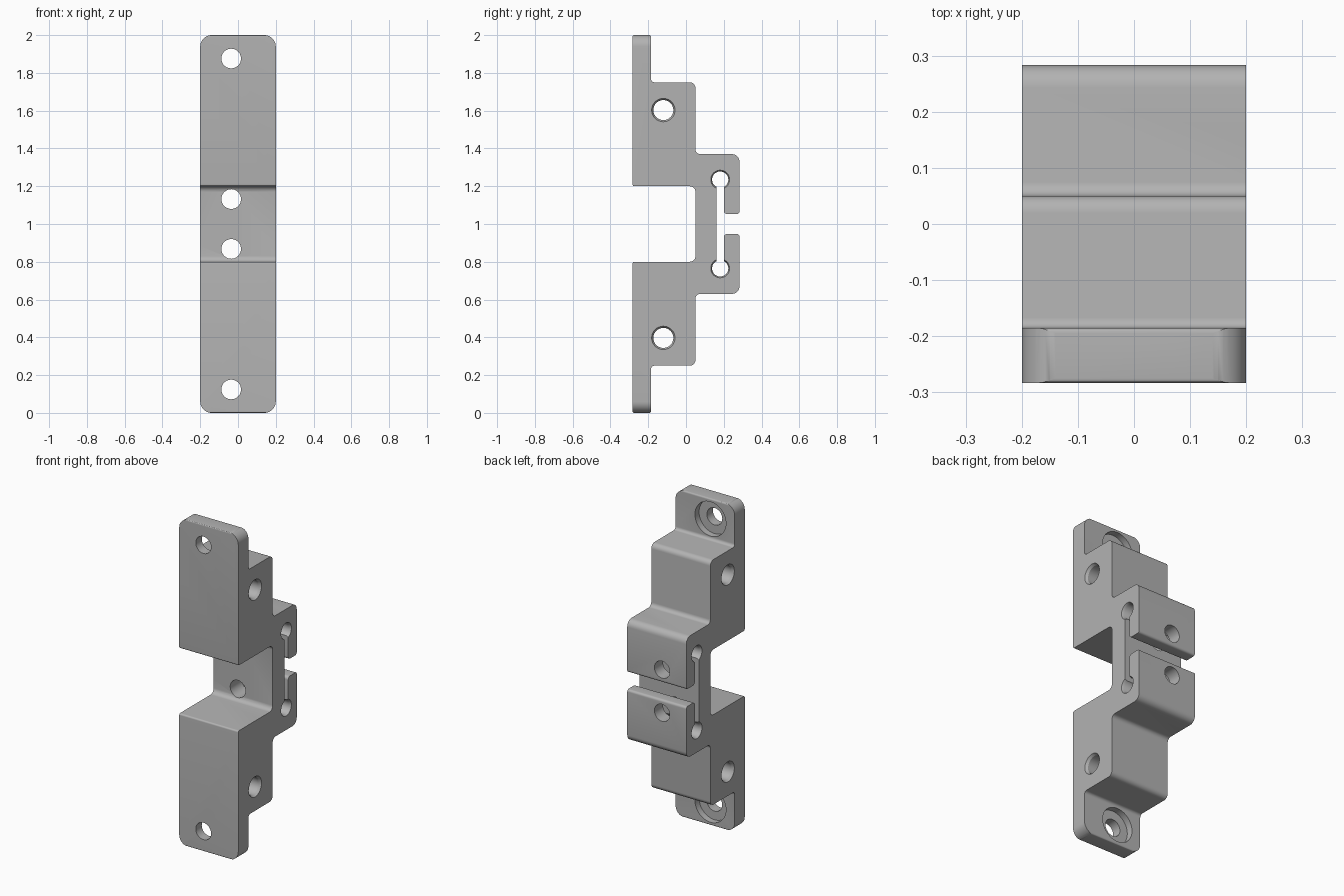
import bpy, bmesh, math
from mathutils import Matrix, Vector

if "Cube" in bpy.data.objects:
    bpy.data.objects.remove(bpy.data.objects["Cube"])

grey = bpy.data.materials.new("plain grey")
grey.use_nodes = True
colour = (0.45, 0.45, 0.45, 1)
grey.diffuse_color = colour
grey.node_tree.nodes["Principled BSDF"].inputs["Base Color"].default_value = colour

HALF_WIDTH = 0.2
HOLE_X = -0.036


def make_object(name, bm):
    bmesh.ops.recalc_face_normals(bm, faces=bm.faces)
    mesh = bpy.data.meshes.new(name)
    bm.to_mesh(mesh)
    bm.free()
    mesh.materials.append(grey)
    ob = bpy.data.objects.new(name, mesh)
    bpy.context.collection.objects.link(ob)
    return ob


def rounded(corners, steps=6):
    """Replace each (a, b, radius) corner with an arc."""
    out = []
    for i, (a, b, r) in enumerate(corners):
        p = Vector((a, b))
        if r == 0:
            out.append(p)
            continue
        u = (Vector(corners[i - 1][:2]) - p).normalized()
        v = (Vector(corners[(i + 1) % len(corners)][:2]) - p).normalized()
        centre = p + (u + v) * r
        for k in range(steps + 1):
            t = math.pi / 2 * k / steps
            out.append(centre - v * r * math.cos(t) - u * r * math.sin(t))
    return out


def prism(name, points, place, depth):
    """Extrude a flat outline by depth; place maps its 2D points to 3D."""
    bm = bmesh.new()
    face = bm.faces.new([bm.verts.new(place(*p)) for p in points])
    new = bmesh.ops.extrude_face_region(bm, geom=[face])["geom"]
    bmesh.ops.translate(bm, vec=depth,
                        verts=[g for g in new if isinstance(g, bmesh.types.BMVert)])
    return make_object(name, bm)


def turned_cutter(name, profile, axis, location, sides=40):
    """Closed solid of revolution from (radius, distance) pairs along x or y."""
    bm = bmesh.new()
    rings = []
    for r, d in profile:
        ring = []
        for k in range(sides):
            a = 2 * math.pi * k / sides
            c, s = r * math.cos(a), r * math.sin(a)
            ring.append(bm.verts.new((d, c, s) if axis == "x" else (c, d, s)))
        rings.append(ring)
    for low, high in zip(rings, rings[1:]):
        for k in range(sides):
            n = (k + 1) % sides
            bm.faces.new((low[k], low[n], high[n], high[k]))
    bm.faces.new(rings[0])
    bm.faces.new(rings[-1])
    bmesh.ops.transform(bm, matrix=Matrix.Translation(location), verts=bm.verts)
    ob = make_object(name, bm)
    ob.hide_render = True
    return ob


# Stepped side profile: upper half (y, z, corner radius), mirrored about z = 1
upper = [
    (-0.283, 2.0, 0.008), (-0.185, 2.0, 0.01), (-0.185, 1.75, 0.018),
    (0.05, 1.75, 0.03), (0.05, 1.37, 0.025), (0.283, 1.37, 0.04),
    (0.283, 1.053, 0.014), (0.2, 1.053, 0.018),
    (0.2, 1.235, 0), (0.162, 1.235, 0),
]
inner = [(0.05, 1.2, 0.03), (-0.283, 1.2, 0.01)]


def mirrored(points):
    return [(y, 2 - z, r) for y, z, r in reversed(points)]


outline = rounded(upper + mirrored(upper) + mirrored(inner) + inner)
body = prism("clamp_bracket", outline,
             lambda y, z: (-HALF_WIDTH, y, z), (2 * HALF_WIDTH, 0, 0))

# Rounded plate that trims the outer corners of both end tabs
r = 0.06
frame = rounded([(-HALF_WIDTH, 0, r), (HALF_WIDTH, 0, r),
                 (HALF_WIDTH, 2, r), (-HALF_WIDTH, 2, r)], 10)
trim = prism("corner_trim", frame, lambda x, z: (x, -0.4, z), (0, 0.8, 0))
trim.hide_render = True


def cross_hole(bore, mouth):
    return [(mouth + 0.01, -0.21), (mouth, -0.2), (bore, -0.185),
            (bore, 0.185), (mouth, 0.2), (mouth + 0.01, 0.21)]


# Chamfered cross holes, counterbored tab holes and clamp screw holes
cutters = []
for side in (1, -1):
    def z(offset):
        return 1 + side * offset
    cutters += [
        turned_cutter("body_hole", cross_hole(0.053, 0.062), "x", (0, -0.12, z(0.603))),
        turned_cutter("slot_hole", cross_hole(0.043, 0.05), "x", (0, 0.181, z(0.235))),
        turned_cutter("tab_hole", [(0.052, -0.4), (0.052, -0.225),
                                   (0.105, -0.225), (0.105, -0.15)],
                      "y", (HOLE_X, 0, z(0.876))),
        turned_cutter("screw_hole", [(0.052, 0), (0.052, 0.4)],
                      "y", (HOLE_X, 0, z(0.132))),
    ]

for helper, operation in [(trim, 'INTERSECT')] + [(c, 'DIFFERENCE') for c in cutters]:
    mod = body.modifiers.new(helper.name, 'BOOLEAN')
    mod.operation = operation
    mod.solver = 'EXACT'
    mod.object = helper

# Bake the cuts and drop the helpers
graph = bpy.context.evaluated_depsgraph_get()
baked = bpy.data.meshes.new_from_object(body.evaluated_get(graph))
body.modifiers.clear()
body.data = baked
for helper in cutters + [trim]:
    bpy.data.objects.remove(helper)

# Smooth the fillets and bores, keep edges crisp
bpy.ops.object.select_all(action='DESELECT')
body.select_set(True)
bpy.context.view_layer.objects.active = body
bpy.ops.object.shade_smooth_by_angle(angle=math.radians(30))
